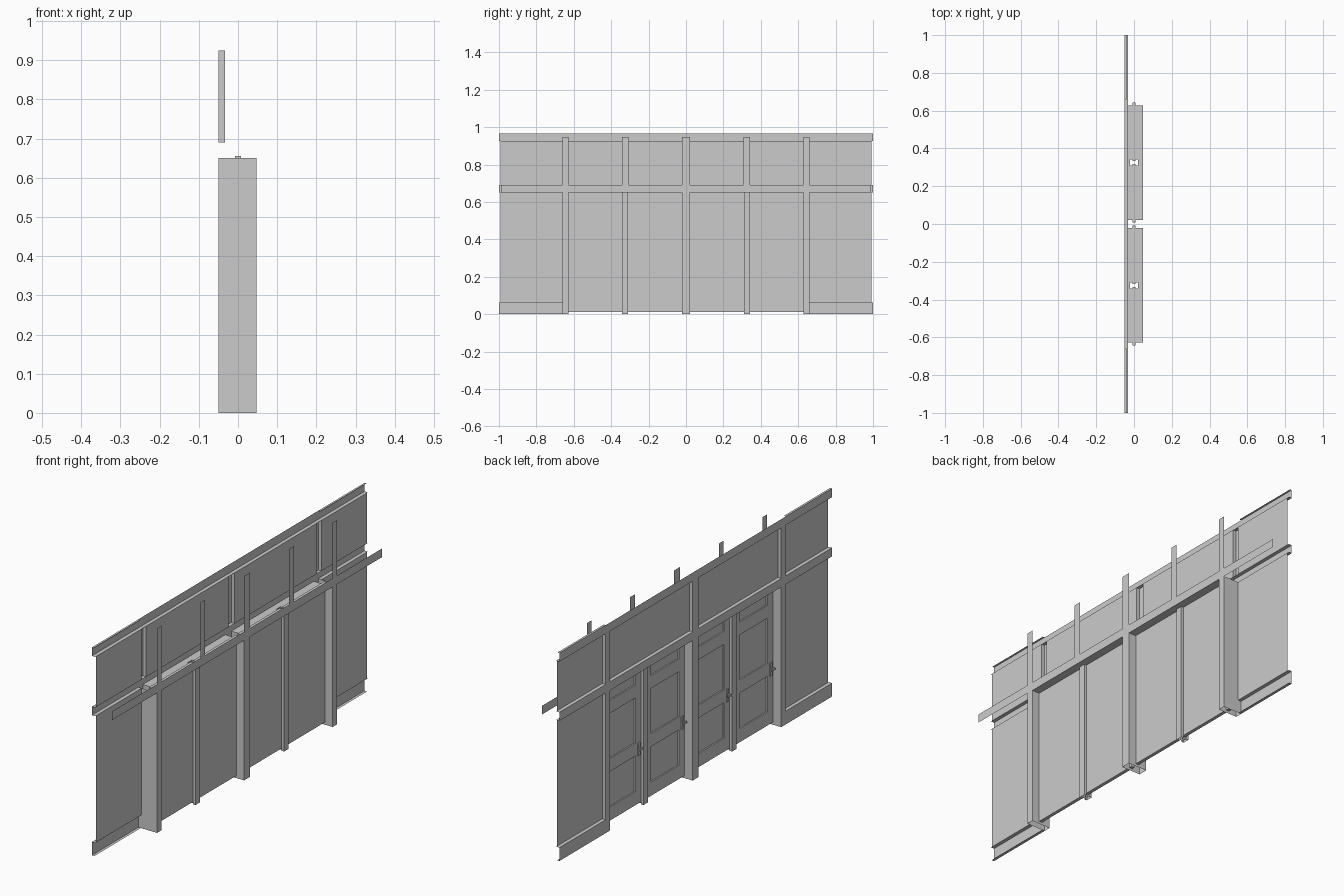
import bpy

if "Cube" in bpy.data.objects:
    bpy.data.objects.remove(bpy.data.objects["Cube"])

OUT, PANEL, IN = -0.05, -0.033, 0.047    # outer trim plane, wall panel plane, inner trim plane
CORNICE, TOP = 0.925, 0.965
BAND0, BAND1 = 0.65, 0.69
BASE = 0.062
EP0, EP1, MID = 0.627, 0.66, 0.022       # end post edges, centre post half width


def mesh(name, verts, faces):
    me = bpy.data.meshes.new(name)
    me.from_pydata(verts, [], faces)
    me.update()
    ob = bpy.data.objects.new(name, me)
    bpy.context.collection.objects.link(ob)
    return ob


def sheets(name, rects):
    """Flat axis-aligned rectangles, each (x0, x1, y0, y1, z0, z1) with one flat axis."""
    verts, faces = [], []
    for x0, x1, y0, y1, z0, z1 in rects:
        n = len(verts)
        if x0 == x1:
            verts += [(x0, y0, z0), (x0, y0, z1), (x0, y1, z1), (x0, y1, z0)]
        elif y0 == y1:
            verts += [(x0, y0, z0), (x1, y0, z0), (x1, y0, z1), (x0, y0, z1)]
        else:
            verts += [(x0, y0, z0), (x1, y0, z0), (x1, y1, z0), (x0, y1, z0)]
        faces.append((n, n + 1, n + 2, n + 3))
    return mesh(name, verts, faces)


def box_sides(x0, x1, y0, y1, z0, z1, skip=""):
    sides = {"x": (x0, x0, y0, y1, z0, z1), "X": (x1, x1, y0, y1, z0, z1),
             "y": (x0, x1, y0, y0, z0, z1), "Y": (x0, x1, y1, y1, z0, z1),
             "z": (x0, x1, y0, y1, z0, z0), "Z": (x0, x1, y0, y1, z1, z1)}
    return [r for k, r in sides.items() if k not in skip]


def span(a, b, s):
    return (a, b) if s > 0 else (-b, -a)


# cornice and band: open-backed channels on the outer face
sheets("cornice", [(OUT, OUT, -1, 1, CORNICE, TOP), (OUT, PANEL, -1, 1, CORNICE, CORNICE)]
       + [(OUT, -0.04, *span(EP1, 1, s), TOP, TOP) for s in (-1, 1)])
sheets("outer_band", [(OUT, OUT, -1, 1, BAND0, BAND1), (OUT, PANEL, -1, 1, BAND1, BAND1)]
       + [(OUT, PANEL, *span(EP1, 1, s), BAND0, BAND0) for s in (-1, 1)])

# upper wall panels and the vertical trims between them
trims = [(-EP1, -EP0), (-MID, MID), (EP0, EP1)]
edges = [-0.993] + [v for t in trims for v in t] + [0.993]
sheets("upper_panels", [(PANEL, PANEL, edges[i], edges[i + 1], BAND1, CORNICE)
                        for i in range(0, 8, 2)])
for a, b in trims:
    sheets("upper_trim", box_sides(OUT, PANEL, a, b, BAND1, CORNICE, "XzZ"))

# flat strips on the inner face
sheets("inner_rail", [(IN, IN, -0.99, 0.99, BAND0, BAND1)])
sheets("inner_strips", [(IN, IN, a, b, BAND1, 0.948) for a, b in
                        trims + [(-0.342, -0.308), (0.308, 0.342)]])

# lower side panels with baseboards
for s in (-1, 1):
    y = span(EP1, 0.993, s)
    yb = span(EP1, 1, s)
    sheets("side_panel", [(PANEL, PANEL, *y, BASE, BAND0)])
    sheets("baseboard", [(OUT, OUT, *yb, 0, BASE), (OUT, PANEL, *yb, BASE, BASE),
                         (OUT, -0.037, *yb, 0, 0)])

# hollow posts
for a, b in trims:
    sheets("post", box_sides(OUT, IN, a, b, 0, BAND0, "zZ"))

# slim posts with grooves for the door edges, and the header above the doors
GROOVE = 0.008
for s in (-1, 1):
    c = 0.325 * s
    prof = [(-0.02, -0.016), (0.02, -0.016), (0.02, 0.016), (-0.02, 0.016)]
    prof = [(-0.02, -0.016), (-GROOVE, -0.016), (-GROOVE, -0.007), (GROOVE, -0.007),
            (GROOVE, -0.016), (0.02, -0.016), (0.02, 0.016), (GROOVE, 0.016),
            (GROOVE, 0.007), (-GROOVE, 0.007), (-GROOVE, 0.016), (-0.02, 0.016)]
    n = len(prof)
    mesh("slim_post", [(x, y + c, z) for z in (0, BAND0) for x, y in prof],
         [(i, (i + 1) % n, n + (i + 1) % n, n + i) for i in range(n)])
    lo, hi = c - 0.016, c + 0.016
    y0, y1 = span(MID, EP0, s)
    sheets("header", [(OUT, IN, y0, lo, BAND0, BAND0), (OUT, IN, hi, y1, BAND0, BAND0),
                      (OUT, -0.02, lo, hi, BAND0, BAND0), (0.02, IN, lo, hi, BAND0, BAND0)])

# doors: flat inside, three sunk panels outside, handle at one edge
D, SUNK, Z0, Z1 = 0.008, -0.002, 0.012, 0.655
ROWS = [(0.075, 0.24), (0.30, 0.51), (0.57, 0.625)]
for a, b in [(-EP0, -0.341), (-0.309, -MID), (MID, 0.309), (0.341, EP0)]:
    y0 = a - (0.015 if a in (-EP0, MID) else 0.008)
    y1 = b + (0.015 if b in (EP0, -MID) else 0.008)
    p0, p1 = a + 0.042, b - 0.042
    rects = box_sides(-D, D, y0, y1, Z0, Z1, "x")
    rects += [(-D, -D, y0, p0, Z0, Z1), (-D, -D, p1, y1, Z0, Z1)]
    cuts = [Z0] + [v for r in ROWS for v in r] + [Z1]
    rects += [(-D, -D, p0, p1, cuts[i], cuts[i + 1]) for i in range(0, 8, 2)]
    for z0, z1 in ROWS:
        rects += box_sides(-D, SUNK, p0, p1, z0, z1, "x")
    sheets("door", rects)
    h = a + 0.018
    sheets("handle_plate", box_sides(-0.012, -D, h - 0.007, h + 0.007, 0.235, 0.295, "X"))
    sheets("handle_stem", box_sides(-0.026, -0.012, h - 0.003, h + 0.003, 0.268, 0.274, "X"))
    sheets("handle_grip", box_sides(-0.03, -0.025, h - 0.004, h + 0.024, 0.267, 0.275))
